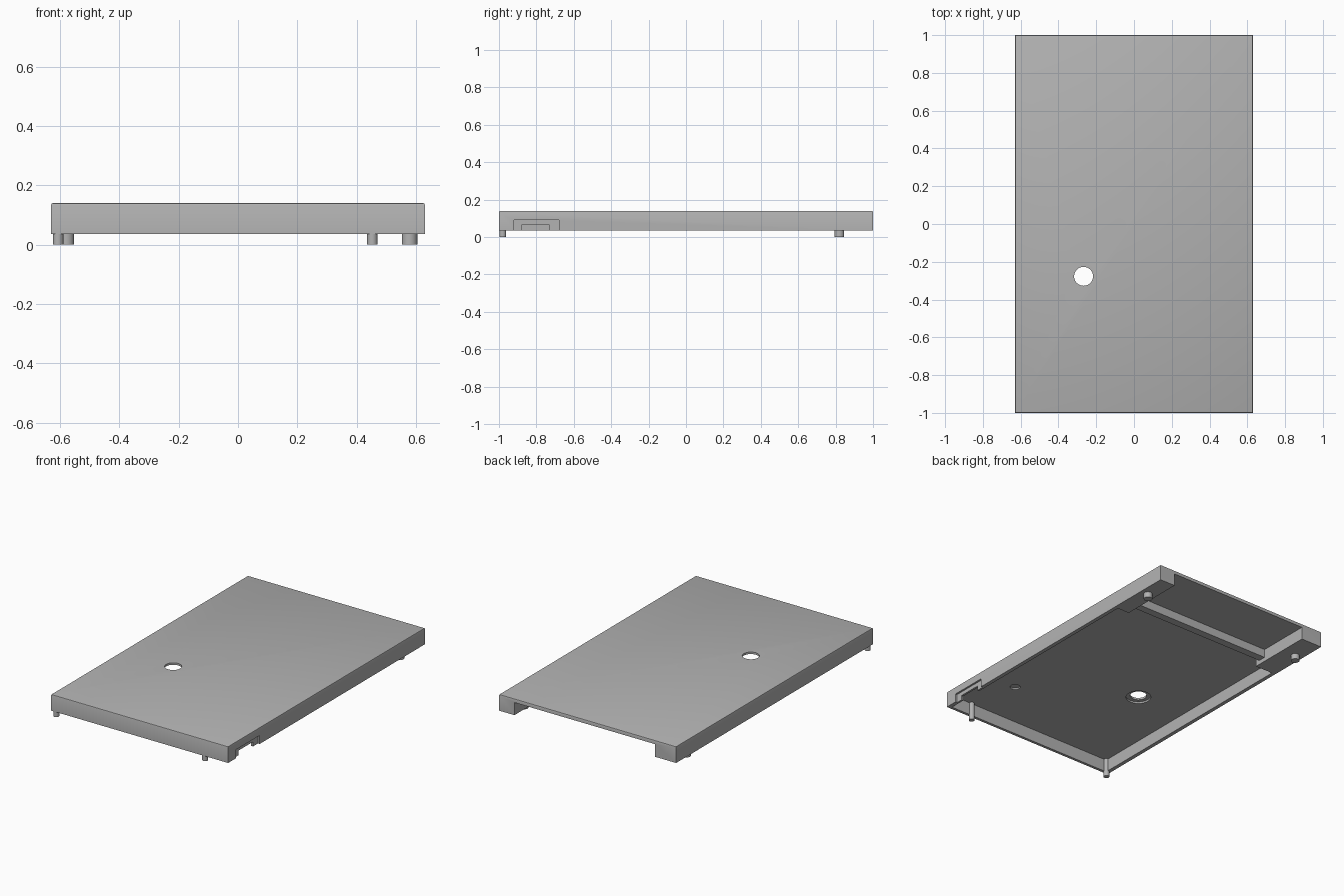
import bpy, bmesh
from mathutils import Matrix, Vector

if "Cube" in bpy.data.objects:
    bpy.data.objects.remove(bpy.data.objects["Cube"])

GREY = (0.45, 0.45, 0.45, 1)
mat = bpy.data.materials.new("plain_grey")
mat.use_nodes = True
mat.diffuse_color = GREY
mat.node_tree.nodes["Principled BSDF"].inputs["Base Color"].default_value = GREY

TOP, RIM, CEILING = 0.14, 0.035, 0.116


def finish(name, bm):
    mesh = bpy.data.meshes.new(name)
    bm.to_mesh(mesh)
    bm.free()
    mesh.materials.append(mat)
    obj = bpy.data.objects.new(name, mesh)
    bpy.context.collection.objects.link(obj)
    return obj


def box(name, x, y, z, bevel_top=0):
    bm = bmesh.new()
    bmesh.ops.create_cube(bm, size=1)
    for v in bm.verts:
        v.co = Vector([r[0] if c < 0 else r[1] for c, r in zip(v.co, (x, y, z))])
    if bevel_top:
        edges = [e for e in bm.edges if all(v.co.z > z[1] - 0.001 for v in e.verts)]
        bmesh.ops.bevel(bm, geom=edges, offset=bevel_top, segments=2,
                        profile=0.5, affect='EDGES')
    return finish(name, bm)


def cylinder(name, x, y, z, radius):
    bm = bmesh.new()
    bmesh.ops.create_cone(bm, cap_ends=True, segments=40, radius1=radius,
                          radius2=radius, depth=z[1] - z[0],
                          matrix=Matrix.Translation((x, y, sum(z) / 2)))
    return finish(name, bm)


def cut(target, cutter):
    mod = target.modifiers.new("cut", 'BOOLEAN')
    mod.operation = 'DIFFERENCE'
    mod.solver = 'EXACT'
    mod.object = cutter
    bpy.context.view_layer.objects.active = target
    bpy.ops.object.modifier_apply(modifier=mod.name)
    bpy.data.objects.remove(cutter)


# Cover with a softened top edge
cover = box("cover", (-0.63, 0.63), (-1, 1), (RIM, TOP), 0.007)

# Main pocket, rear bay open at the back, and the low crossbar between them
cut(cover, box("pocket", (-0.605, 0.605), (-0.982, 0.57), (-0.1, CEILING)))
cut(cover, box("bar_relief", (-0.48, 0.52), (0.5, 0.7), (-0.1, 0.062)))
cut(cover, box("pocket_end", (-0.48, 0.52), (0.5, 0.6), (-0.1, CEILING)))
cut(cover, box("rear_bay", (-0.48, 0.52), (0.65, 1.1), (-0.1, CEILING)))

# Stepped port opening in the left wall
cut(cover, box("port_recess", (0.618, 0.7), (-0.92, -0.68), (-0.1, 0.09)))
cut(cover, box("port_opening", (0.58, 0.7), (-0.88, -0.73), (-0.1, 0.065)))

# Round through hole with counterbore, and a small blind dimple
cut(cover, cylinder("hole", -0.267, -0.277, (-0.1, 0.3), 0.05))
cut(cover, cylinder("counterbore", -0.267, -0.277, (-0.1, 0.127), 0.075))
cut(cover, cylinder("dimple", 0.38, -0.66, (-0.1, 0.126), 0.03))

# Locating pins
pins = {
    "front_right_pin": (-0.606, -0.98, (0, CEILING + 0.005), 0.0175),
    "front_left_pin": (0.4525, -0.98, (0, CEILING + 0.005), 0.0175),
    "back_right_pin": (-0.578, 0.82, (0, 0.05), 0.026),
    "back_left_pin": (0.578, 0.82, (0, 0.05), 0.026),
}
parts = [cover] + [cylinder(name, *args) for name, args in pins.items()]

# Smooth round walls, keep hard edges
bpy.ops.object.select_all(action='DESELECT')
for obj in parts:
    obj.select_set(True)
bpy.context.view_layer.objects.active = cover
bpy.ops.object.shade_smooth_by_angle(angle=0.5)
